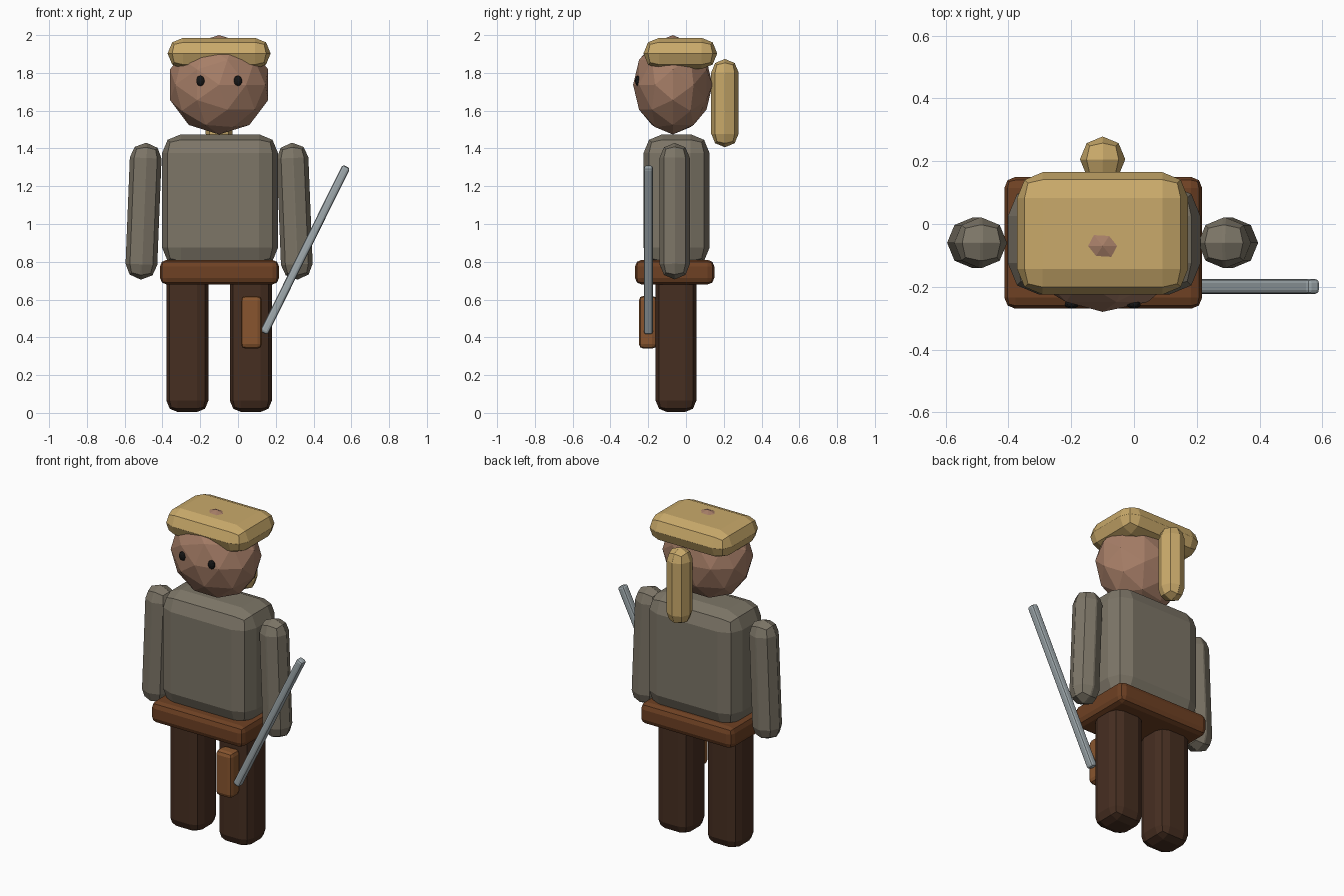
import bpy, bmesh, math
from mathutils import Matrix, Vector

if "Cube" in bpy.data.objects:
    bpy.data.objects.remove(bpy.data.objects["Cube"])

AXIS = -0.1      # x of the figure's plane of symmetry


def material(name, rgb):
    m = bpy.data.materials.new(name)
    m.diffuse_color = [(c / 255) ** 2.2 for c in rgb] + [1]
    m.use_nodes = True
    m.node_tree.nodes["Principled BSDF"].inputs["Base Color"].default_value = m.diffuse_color
    return m


TAN = material("tan", (200, 168, 106))
SKIN = material("skin", (165, 125, 103))
GREY = material("grey_cloth", (124, 117, 103))
LEATHER = material("leather", (110, 67, 40))
DARK = material("dark_brown", (72, 50, 38))
WOOD = material("wood", (135, 86, 50))
STEEL = material("steel", (158, 168, 172))
BLACK = material("black", (28, 28, 28))


def finish(bm, name, loc, mat, tilt=0):
    me = bpy.data.meshes.new(name)
    bm.to_mesh(me)
    bm.free()
    me.materials.append(mat)
    ob = bpy.data.objects.new(name, me)
    ob.location = loc
    ob.rotation_euler = (0, math.radians(tilt), 0)
    bpy.context.collection.objects.link(ob)
    return ob


def box(name, loc, size, radius, mat, tilt=0):
    """Box with two-step rounded edges, flat shaded."""
    bm = bmesh.new()
    bmesh.ops.create_cube(bm, size=1)
    bmesh.ops.scale(bm, vec=Vector(size), verts=bm.verts)
    bmesh.ops.bevel(bm, geom=bm.edges[:], offset=min(radius, min(size) * 0.495),
                    offset_type='OFFSET', segments=2, profile=0.5,
                    affect='EDGES', clamp_overlap=True)
    return finish(bm, name, loc, mat, tilt)


def ball(name, loc, radii, mat):
    """Faceted ball with its poles facing front and back."""
    bm = bmesh.new()
    bmesh.ops.create_icosphere(bm, subdivisions=2, radius=1)
    bmesh.ops.rotate(bm, cent=(0, 0, 0), verts=bm.verts,
                     matrix=Matrix.Rotation(math.pi / 2, 3, 'X'))
    bmesh.ops.scale(bm, vec=Vector(radii), verts=bm.verts)
    return finish(bm, name, loc, mat)


# Paired parts
for side, s in (("left", -1), ("right", 1)):
    box(side + "_leg", (AXIS + s * 0.168, -0.053, 0.377), (0.222, 0.215, 0.745), 0.06, DARK)
    box(side + "_arm", (AXIS + s * 0.4, -0.06, 1.068), (0.168, 0.16, 0.722), 0.08, GREY, -2.3 * s)
    ball(side + "_eye", (AXIS + s * 0.099, -0.256, 1.758), (0.023, 0.014, 0.028), BLACK)

# Body
box("torso", (AXIS + 0.005, -0.05, 1.125), (0.614, 0.35, 0.7), 0.1, GREY)
box("belt", (AXIS + 0.002, -0.06, 0.745), (0.63, 0.42, 0.13), 0.035, LEATHER)

# Head, cap of hair and ponytail
ball("head", (AXIS, -0.07, 1.737), (0.273, 0.21, 0.263), SKIN)
box("hair_cap", (AXIS, -0.03, 1.903), (0.545, 0.39, 0.165), 0.085, TAN)
box("ponytail", (AXIS, 0.206, 1.64), (0.143, 0.145, 0.466), 0.075, TAN)

# Grip and slanted blade
box("grip", (0.071, -0.202, 0.48), (0.112, 0.095, 0.28), 0.025, WOOD)
box("blade", (0.355, -0.199, 0.863), (0.045, 0.048, 0.985), 0.013, STEEL, 26.4)
